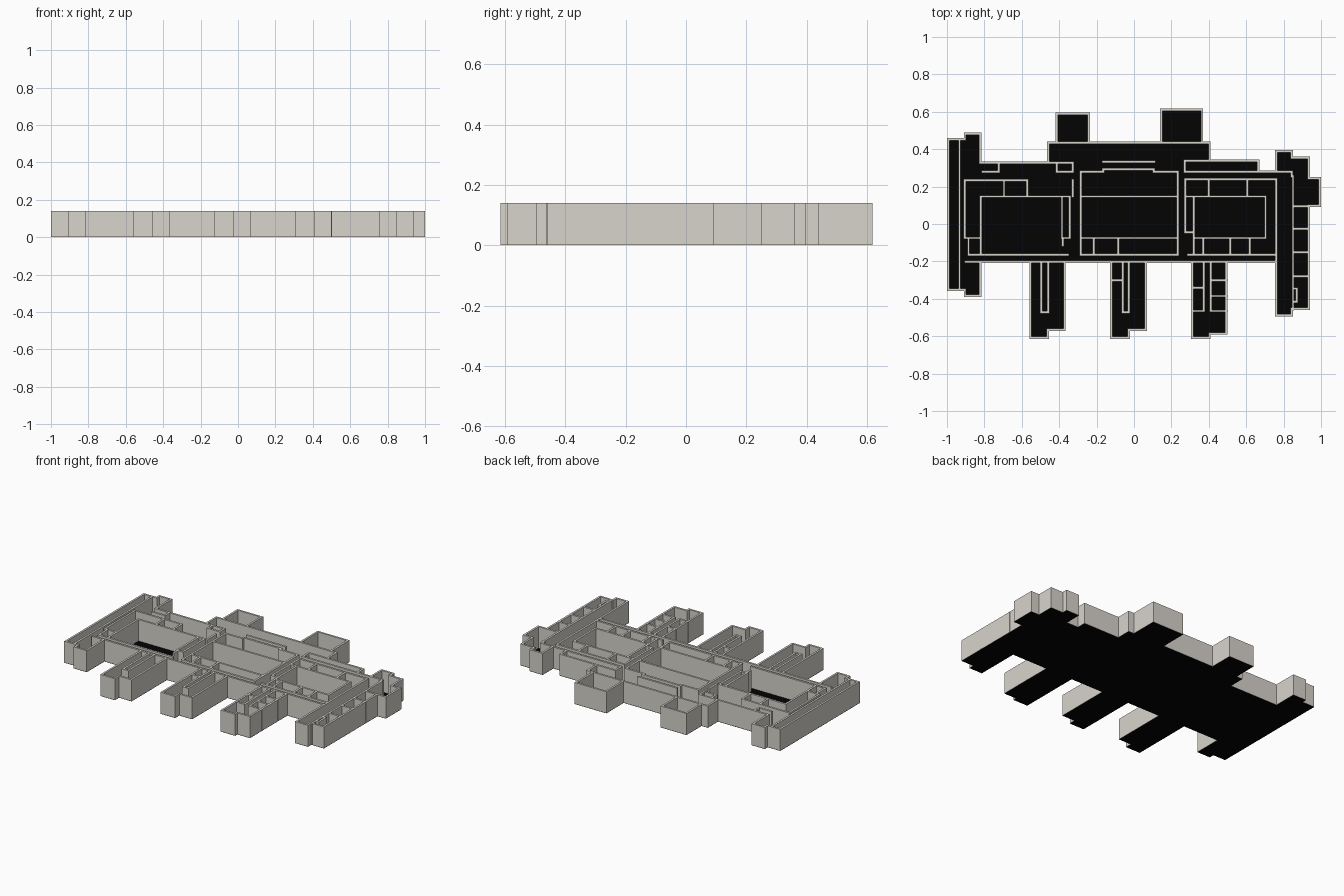
import bpy, bmesh

if "Cube" in bpy.data.objects:
    bpy.data.objects.remove(bpy.data.objects["Cube"])

H = 0.14      # wall height
T = 0.013     # wall thickness
BASE = 0.001  # walls start just above the floor sheet


def material(name, rgb):
    m = bpy.data.materials.new(name)
    m.diffuse_color = (*rgb, 1)
    m.use_nodes = True
    m.node_tree.nodes["Principled BSDF"].inputs["Base Color"].default_value = m.diffuse_color
    return m


WALL = material("warm grey wall", (0.69, 0.66, 0.61))
FLOOR = material("black floor", (0.001, 0.001, 0.001))


def finish(name, bm, mat):
    me = bpy.data.meshes.new(name)
    bm.to_mesh(me)
    bm.free()
    me.materials.append(mat)
    ob = bpy.data.objects.new(name, me)
    bpy.context.collection.objects.link(ob)
    return ob


def steps(profile, end):
    """Turn (start x, y) steps into a stair-shaped path ending at x = end."""
    pts = []
    for i, (x, y) in enumerate(profile):
        nx = profile[i + 1][0] if i + 1 < len(profile) else end
        pts += [(x, y), (nx, y)]
    return pts


# Stepped outline of the building: back edge and front edge
back = [(-1, .46), (-.91, .49), (-.815, .335), (-.465, .44), (-.42, .595), (-.235, .44),
        (.14, .618), (.37, .44), (.41, .345), (.67, .285), (.755, .395), (.85, .36), (.94, .25)]
front = [(-1, -.357), (-.91, -.39), (-.815, -.208), (-.56, -.615), (-.455, -.572),
         (-.365, -.208), (-.128, -.615), (-.022, -.572), (.07, -.208), (.305, -.615),
         (.41, -.592), (.5, -.208), (.755, -.495), (.85, -.46), (.94, .09)]
outline = steps(front, 1) + steps(back, 1)[::-1]

# Floor sheet
bm = bmesh.new()
bm.faces.new([bm.verts.new((x, y, 0)) for x, y in outline])
finish("floor", bm, FLOOR)


def sign(a):
    return (a > 0) - (a < 0)


# Outer wall: each outline corner is moved inwards along both of its edges' normals
n = len(outline)
inner = []
for i, (x, y) in enumerate(outline):
    (px, py), (qx, qy) = outline[i - 1], outline[(i + 1) % n]
    nx = -sign(y - py) - sign(qy - y)
    ny = sign(x - px) + sign(qx - x)
    inner.append((x + T * nx, y + T * ny))

bm = bmesh.new()
rings = [[bm.verts.new((x, y, z)) for x, y in path]
         for path, z in ((outline, BASE), (outline, H), (inner, H), (inner, BASE))]
for a, b in zip(rings, rings[1:] + rings[:1]):
    for i in range(n):
        j = (i + 1) % n
        bm.faces.new((a[i], a[j], b[j], b[i]))
finish("outer_wall", bm, WALL)


def partitions(name, paths):
    """Thin walls that follow axis-aligned paths of (x, y) points."""
    bm = bmesh.new()
    for path in paths:
        for (x0, y0), (x1, y1) in zip(path, path[1:]):
            xs, ys = sorted((x0, x1)), sorted((y0, y1))
            vs = bmesh.ops.create_cube(bm, size=1)["verts"]
            for v in vs:
                v.co.x = xs[1] + T / 2 if v.co.x > 0 else xs[0] - T / 2
                v.co.y = ys[1] + T / 2 if v.co.y > 0 else ys[0] - T / 2
                v.co.z = H if v.co.z > 0 else BASE
    finish(name, bm, WALL)


def across(y0, y1, *xs):
    return [[(x, y0), (x, y1)] for x in xs]


def along(x0, x1, *ys):
    return [[(x0, y), (x1, y)] for y in ys]


# Main hall: front wall and back wall behind the legs and blocks
partitions("hall_front_wall", along(-.90, .755, -.2015))
partitions("back_block_walls", along(-.42, -.235, .4335) + along(.14, .37, .4335))

# Left wing corridor
partitions("left_wing_wall", across(-.345, .45, -.933))

# Left rooms
partitions("left_room_walls", [
    [(-.57, .147), (-.57, .235), (-.905, .235), (-.905, -.075), (-.82, -.075)],
    [(-.343, -.075), (-.343, .147), (-.82, .147), (-.82, -.165)],
    [(-.885, -.075), (-.885, -.165), (-.355, -.165)],
    [(-.385, .147), (-.385, -.075), (-.343, -.075)],
    [(-.38, -.075), (-.38, -.115)],
    [(-.81, .28), (-.722, .28), (-.722, .325)],
    [(-.465, .3285), (-.327, .3285), (-.327, .28), (-.412, .28), (-.412, .3285)],
] + across(.147, .235, -.695, -.327))

# Central rooms
partitions("central_room_walls", [
    [(-.165, .28), (-.285, .28), (-.285, -.165), (.235, -.165), (.235, .28), (.105, .28),
     (.105, .293), (-.165, .293), (-.165, .28)],
] + along(-.285, .235, .147, -.075) + along(-.165, .108, .332)
  + across(-.165, -.075, -.215, -.085))

# Right rooms
partitions("right_room_walls", [
    [(.41, .3385), (.272, .3385), (.272, .2785), (.8435, .2785), (.8435, .255)],
    [(.7615, -.2015), (.7615, .24), (.275, .24), (.275, -.043), (.32, -.043)],
    [(.275, .147), (.703, .147), (.703, -.075), (.32, -.075), (.32, .147)],
] + along(.29, .755, -.165) + across(.147, .24, .4, .605)
  + across(-.165, -.075, .32, .37, .515, .62))

# Right wing cells
partitions("right_wing_walls",
           across(-.455, .255, .85)
           + along(.85, .935, .095, -.025, -.15, -.28)
           + [[(.85, -.345), (.87, -.345), (.87, -.415), (.85, -.415)]])

# Front legs: narrow shafts and cross walls
for name, xl, xr, end in (("left_leg_walls", -.495, -.458, -.472),
                          ("middle_leg_walls", -.06, -.028, -.472),
                          ("right_leg_walls", .372, .41, -.465)):
    paths = [[(xl, -.205), (xl, end), (xr, end), (xr, -.205)]]
    if name.startswith("middle"):
        paths += along(-.12, xl, -.3)
    if name.startswith("right"):
        paths = across(-.465, -.205, xl, xr)
        paths += along(.31, xl, -.34, -.465) + along(xr, .495, -.3, -.385, -.465)
    partitions(name, paths)
